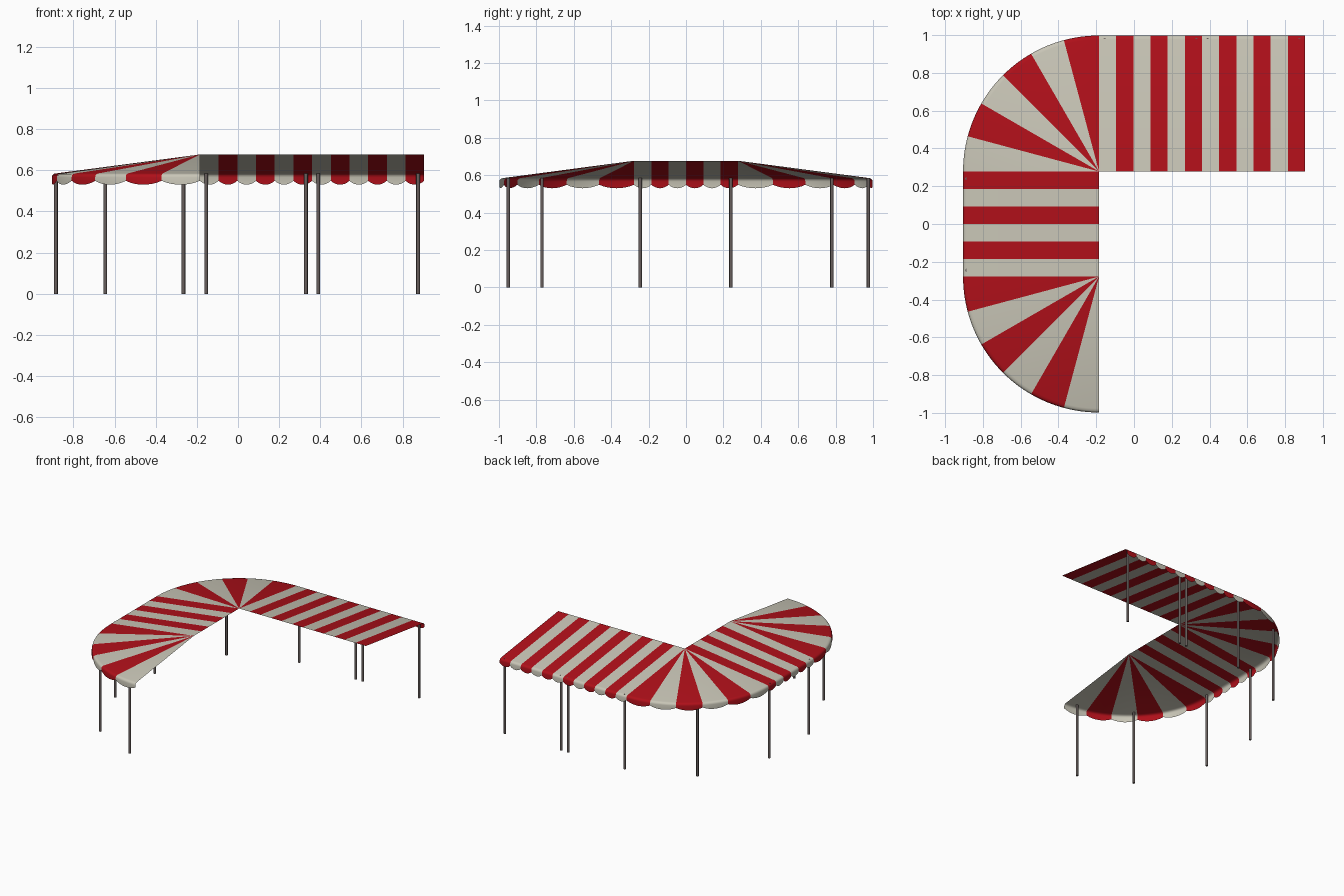
import bpy, bmesh
from math import sin, cos, pi, radians
from mathutils import Vector

if "Cube" in bpy.data.objects:
    bpy.data.objects.remove(bpy.data.objects["Cube"])

W, CX, CY, XR = 0.72, -0.185, 0.278, 0.905   # roof width, ridge corner, right end
TOP, EDGE = 0.677, 0.585
COLS = 8                                      # columns per stripe


def material(name, color):
    m = bpy.data.materials.new(name)
    m.diffuse_color = (*color, 1)
    m.use_nodes = True
    m.node_tree.nodes["Principled BSDF"].inputs["Base Color"].default_value = m.diffuse_color
    return m


red = material("red_cloth", (0.43, 0.005, 0.01))
cream = material("cream_cloth", (0.58, 0.56, 0.47))
metal = material("post_metal", (0.14, 0.115, 0.11))


# Ridge point and outward angle along the awning; 30 stripes from the right end
def ridge(s):
    if s <= 12:
        return XR + (CX - XR) * s / 12, CY, pi / 2
    if s <= 18:
        return CX, CY, pi / 2 + radians(15) * (s - 12)
    if s <= 24:
        return CX, CY - 2 * CY * (s - 18) / 6, pi
    return CX, -CY, pi + radians(15) * (s - 24)


# Cross-section: slope, rounded lip, scalloped hanging edge
def column(bm, s, t):
    x, y, a = ridge(s)
    hem = 0.549 - 0.019 * sin(pi * t) ** 0.8 if 0 < t < 1 else 0.549
    profile = [(0, TOP), (W - 0.022, EDGE), (W - 0.010, EDGE - 0.003),
               (W - 0.003, EDGE - 0.009), (W, EDGE - 0.019), (W, hem)]
    return [bm.verts.new((x + r * cos(a), y + r * sin(a), z)) for r, z in profile]


# Striped canopy with valance
bm = bmesh.new()
for stripe in range(30):
    cols = [column(bm, stripe + i / COLS, i / COLS) for i in range(COLS + 1)]
    for a, b in zip(cols, cols[1:]):
        for k in range(len(a) - 1):
            f = bm.faces.new((a[k], a[k + 1], b[k + 1], b[k]))
            f.material_index = stripe % 2
            f.smooth = True
bmesh.ops.remove_doubles(bm, verts=bm.verts, dist=0.0001)
bmesh.ops.recalc_face_normals(bm, faces=bm.faces)
if sum(f.normal.z for f in bm.faces) < 0:
    bmesh.ops.reverse_faces(bm, faces=bm.faces)
mesh = bpy.data.meshes.new("canopy")
bm.to_mesh(mesh)
bm.free()
mesh.materials.append(red)
mesh.materials.append(cream)
canopy = bpy.data.objects.new("canopy", mesh)
bpy.context.collection.objects.link(canopy)
bpy.context.view_layer.objects.active = canopy
canopy.select_set(True)
bpy.ops.object.shade_smooth_by_angle(angle=radians(35))

# Support posts just inside the outer edge
posts = [(0.875, 0.975), (0.39, 0.975), (0.33, 0.975), (-0.155, 0.975),
         (-0.645, 0.78), (-0.885, 0.24), (-0.885, -0.245),
         (-0.645, -0.77), (-0.265, -0.95)]
for i, (x, y) in enumerate(posts):
    h = 0.584
    bpy.ops.mesh.primitive_cylinder_add(vertices=12, radius=0.009, depth=h,
                                        location=(x, y, h / 2))
    post = bpy.context.object
    post.name = f"post_{i + 1}"
    post.data.materials.append(metal)
    bpy.ops.object.shade_smooth_by_angle(angle=radians(40))
